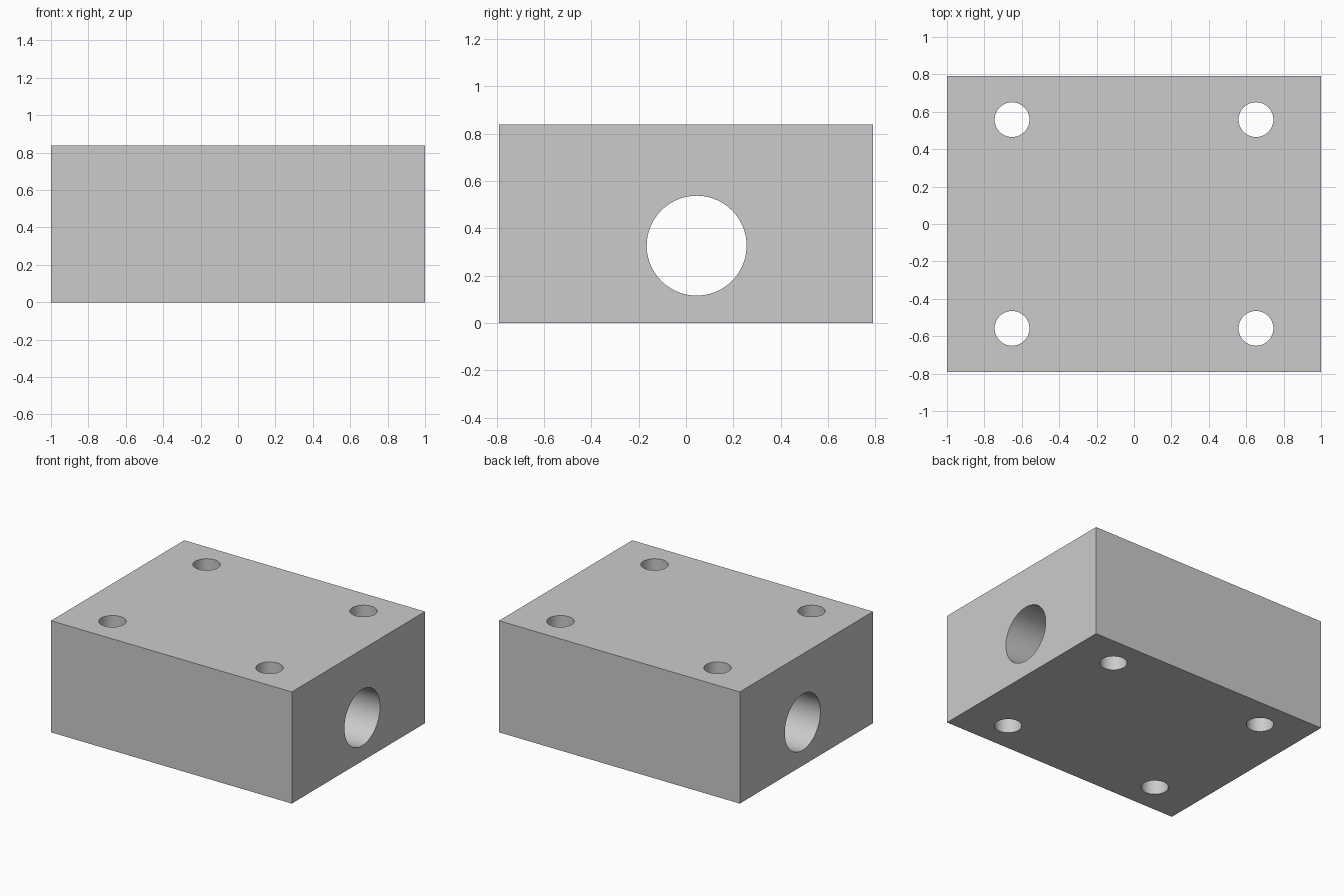
import bpy
from math import pi

if "Cube" in bpy.data.objects:
    bpy.data.objects.remove(bpy.data.objects["Cube"])

WIDTH, DEPTH, HEIGHT = 2.0, 1.58, 0.838

# Solid mounting block
bpy.ops.mesh.primitive_cube_add(size=1, location=(0, 0, HEIGHT / 2))
block = bpy.context.object
block.name = "mounting_block"
block.scale = (WIDTH, DEPTH, HEIGHT)
bpy.ops.object.transform_apply(location=True, rotation=True, scale=True)


def drill(name, location, radius, length, rotation=(0, 0, 0)):
    """Cut a round through hole into the block."""
    bpy.ops.mesh.primitive_cylinder_add(vertices=96, radius=radius, depth=length,
                                        location=location, rotation=rotation)
    cutter = bpy.context.object
    cutter.name = name
    cutter.hide_render = True
    bpy.context.view_layer.objects.active = block
    mod = block.modifiers.new(name, 'BOOLEAN')
    mod.operation = 'DIFFERENCE'
    mod.solver = 'EXACT'
    mod.object = cutter
    bpy.ops.object.modifier_apply(modifier=name)
    bpy.data.objects.remove(cutter, do_unlink=True)


# Large off-centre bore running side to side
drill("shaft_bore", (0, 0.045, 0.327), 0.211, WIDTH + 0.4, (0, pi / 2, 0))

# Four vertical bolt holes near the corners
for sx in (-1, 1):
    for sy in (-1, 1):
        drill("bolt_hole", (sx * 0.652, sy * 0.558, HEIGHT / 2), 0.093, HEIGHT + 0.4)

# Smooth bore walls, sharp block edges
bpy.ops.object.select_all(action='DESELECT')
block.select_set(True)
bpy.context.view_layer.objects.active = block
bpy.ops.object.shade_smooth_by_angle(angle=pi / 6)
